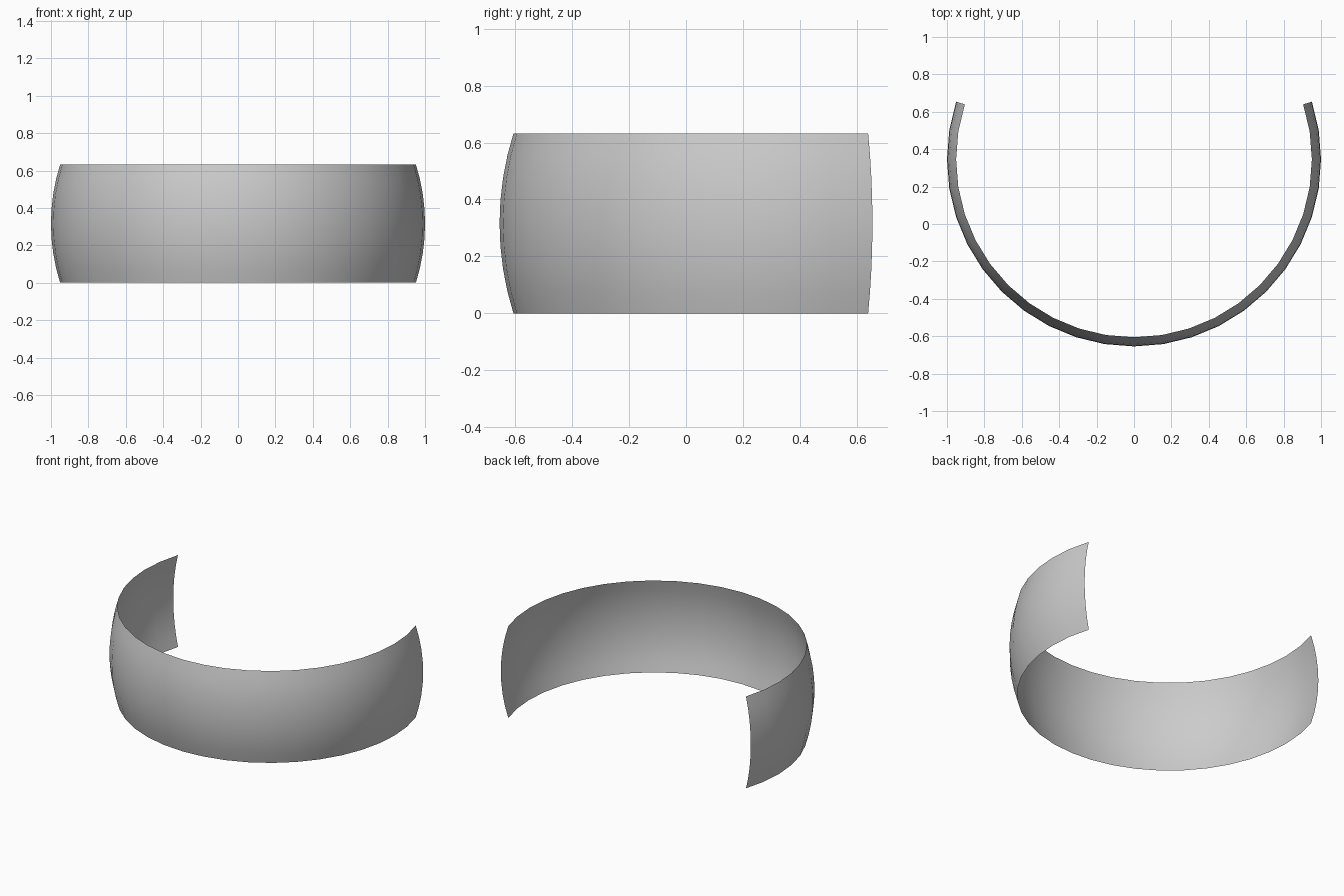
import bpy, bmesh
from math import sin, cos, radians

if "Cube" in bpy.data.objects:
    bpy.data.objects.remove(bpy.data.objects["Cube"])

STEPS, ROWS = 24, 8          # 9 degree facets around, rows up the bulge
SWEEP, BULGE = 108, 18       # half angles in degrees
HALF_H = 0.316
YC = (1 - sin(radians(SWEEP - 90))) - 0.3455   # placeholder centre, refined below
YC = (1 + cos(radians(SWEEP))) / 2             # centres the open ring on y = 0

# Open curved band: a thin barrel-shaped strip swept around the z axis
bm = bmesh.new()
grid = []
for j in range(ROWS + 1):
    t = radians(-BULGE + 2 * BULGE * j / ROWS)
    r = cos(t)
    z = HALF_H + HALF_H * sin(t) / sin(radians(BULGE))
    row = []
    for i in range(STEPS + 1):
        a = radians(-SWEEP + 2 * SWEEP * i / STEPS)
        row.append(bm.verts.new((r * sin(a), YC - r * cos(a), z)))
    grid.append(row)
for j in range(ROWS):
    for i in range(STEPS):
        f = bm.faces.new((grid[j][i], grid[j][i + 1], grid[j + 1][i + 1], grid[j + 1][i]))
        f.smooth = True

mesh = bpy.data.meshes.new("curved_band")
bm.to_mesh(mesh)
bm.free()
band = bpy.data.objects.new("curved_band", mesh)
bpy.context.collection.objects.link(band)
